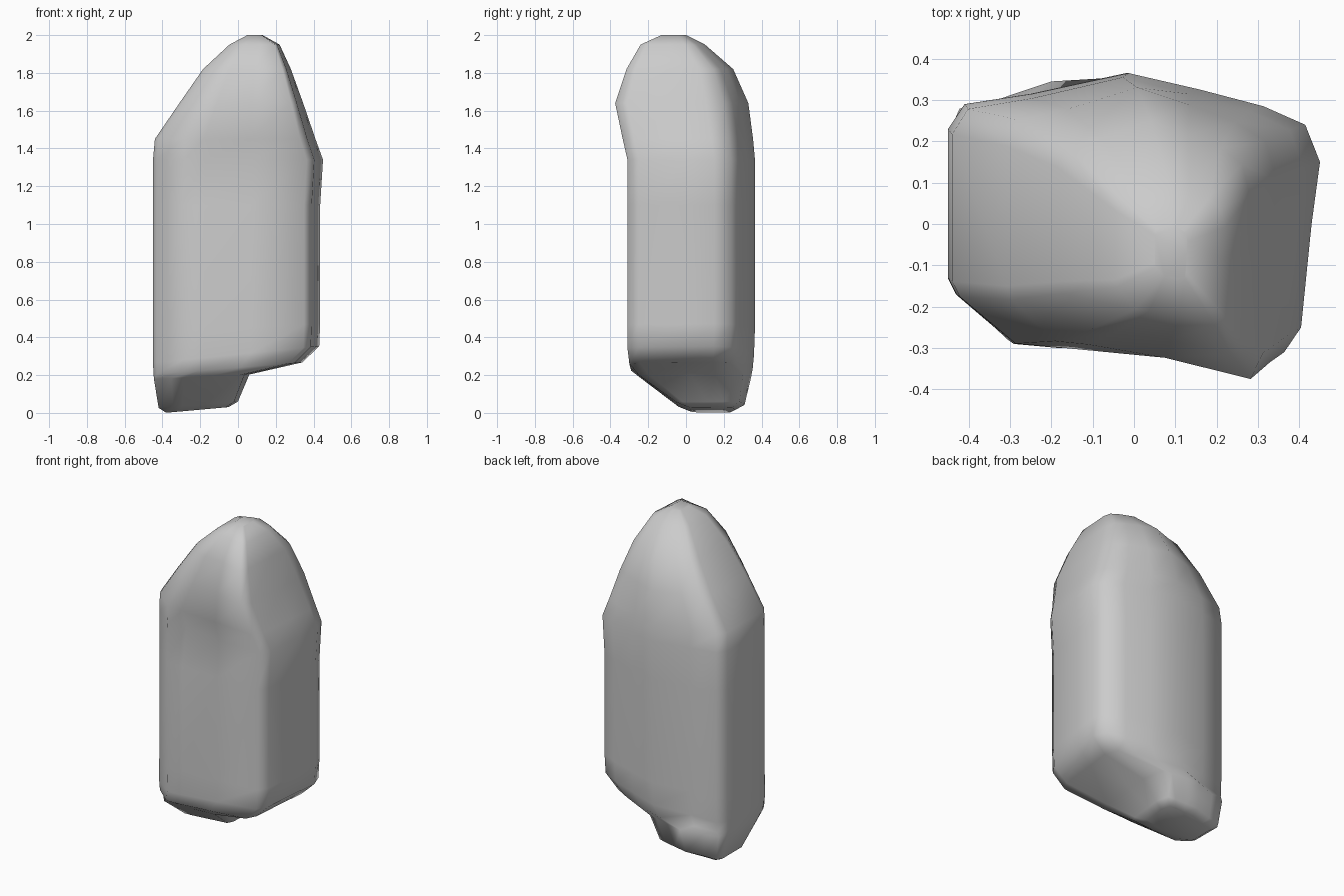
import bpy, bmesh

# Cross-section of the stone, counter-clockwise seen from above
SECTION = [(-0.45, -0.13), (-0.43, -0.17), (-0.29, -0.29), (-0.18, -0.30), (0.07, -0.305),
           (0.35, -0.31), (0.39, -0.25), (0.415, 0.0), (0.435, 0.15), (0.40, 0.24),
           (0.30, 0.285), (0.15, 0.325), (-0.02, 0.365), (-0.25, 0.315), (-0.41, 0.29), (-0.45, 0.23)]

# Rings from base to tip: x range, y range, height, tilt along x, front-left setback
RINGS = [
    (-0.38, -0.05, 0.02, 0.26, 0.035, 0.09, 0),      # underside of the foot
    (-0.42, 0.0, -0.05, 0.31, 0.06, 0.08, 0),
    (-0.445, 0.06, -0.25, 0.345, 0.20, 0.05, 0),     # top of the foot
    (-0.447, 0.34, -0.30, 0.353, 0.24, 0.08, 0),     # sloping underside
    (-0.45, 0.43, -0.31, 0.36, 0.31, 0.10, 0),
    (-0.45, 0.435, -0.31, 0.365, 0.45, 0.05, 0),     # straight shaft
    (-0.45, 0.435, -0.31, 0.365, 1.10, 0, 0),
    (-0.45, 0.45, -0.31, 0.365, 1.34, 0, 0),
    (-0.44, 0.41, -0.335, 0.355, 1.45, 0, 0.08),     # shoulder and tip
    (-0.31, 0.345, -0.375, 0.33, 1.64, 0, 0.20),
    (-0.185, 0.28, -0.315, 0.25, 1.82, 0, 0.15),
    (-0.045, 0.22, -0.24, 0.10, 1.95, 0, 0.10),
    (0.05, 0.13, -0.13, 0.0, 2.00, 0, 0),
]
FOOT_RINGS = 3

us = [p[0] for p in SECTION]
vs = [p[1] for p in SECTION]


def fit(value, source, low, high):
    return low + (value - min(source)) / (max(source) - min(source)) * (high - low)


bm = bmesh.new()
loops = []
for k, (x0, x1, y0, y1, z, tilt, setback) in enumerate(RINGS):
    loop = []
    for u, v in SECTION:
        if k < FOOT_RINGS and u > 0.1 and v > 0.2:    # squarer back right on the foot
            v += 0.6 * (0.365 - v)
        x, y = fit(u, us, x0, x1), fit(v, vs, y0, y1)
        if y < 0:
            y *= 1 - setback * min(1, 2 * max(0, (x1 - x) / (x1 - x0) - 0.1))
        loop.append(bm.verts.new((x, y, z + tilt * x)))
    loops.append(loop)

# Shallow chip on the upper front
loops[7][3].co.y += 0.04

n = len(SECTION)
for low, high in zip(loops, loops[1:]):
    for i in range(n):
        j = (i + 1) % n
        bm.faces.new((low[i], low[j], high[j], high[i]))
bm.faces.new(loops[0][::-1])
bm.faces.new(loops[-1])
bm.normal_update()

mesh = bpy.data.meshes.new("standing_stone")
bm.to_mesh(mesh)
bm.free()
mesh.shade_smooth()
stone = bpy.data.objects.new("standing_stone", mesh)
bpy.context.collection.objects.link(stone)
